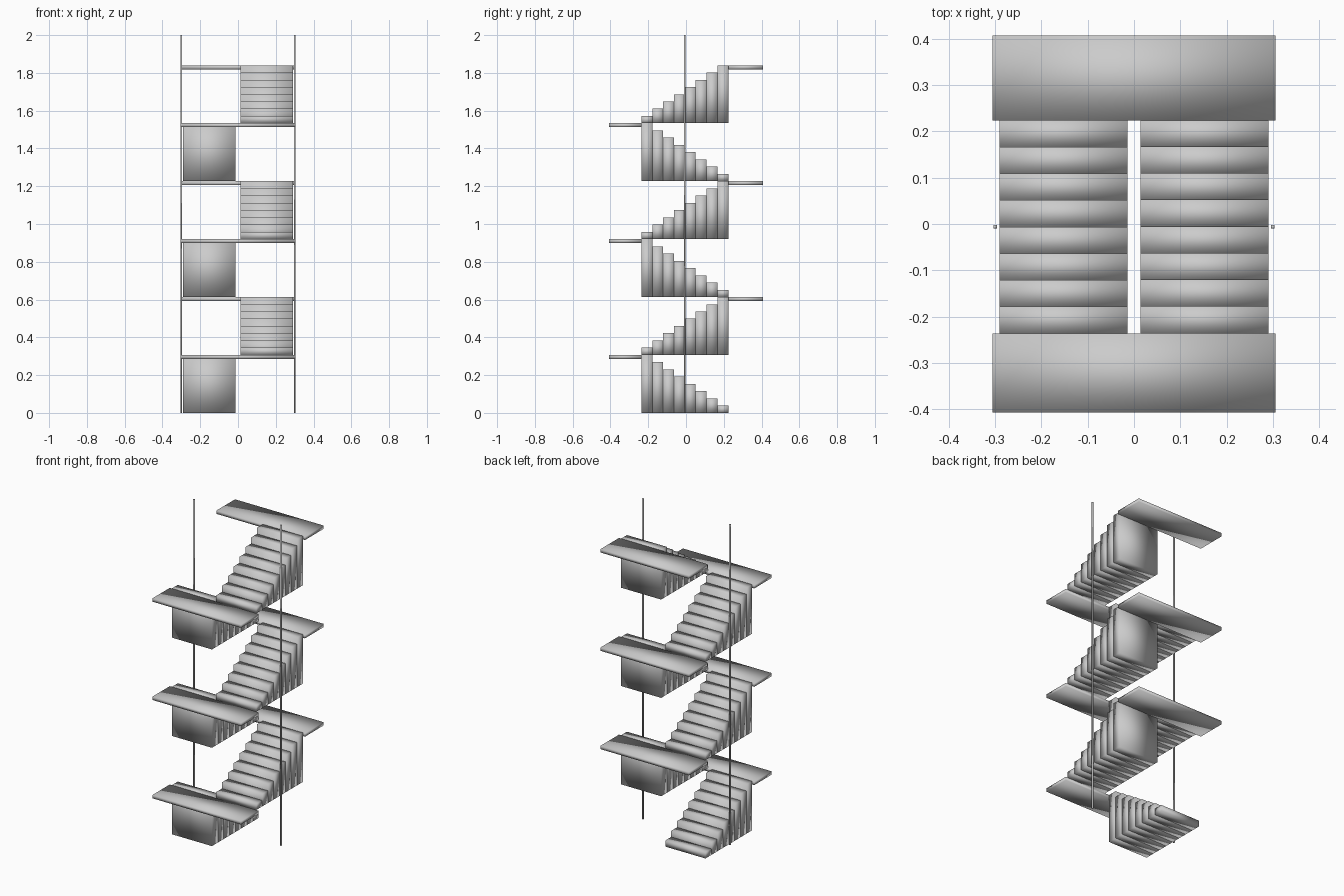
import bpy, bmesh
from mathutils import Matrix, Vector

if "Cube" in bpy.data.objects:
    bpy.data.objects.remove(bpy.data.objects["Cube"])

FLIGHTS, STEPS = 6, 8
RISE = 0.3067            # height of one flight
Y_BACK, Y_FRONT = 0.224, -0.236
X_IN, X_OUT = 0.0145, 0.291


def add_box(bm, lo, hi):
    lo, hi = Vector(lo), Vector(hi)
    m = Matrix.Translation((lo + hi) / 2) @ Matrix.Diagonal((*(hi - lo), 1))
    bmesh.ops.create_cube(bm, size=1, matrix=m)


def make_object(name, boxes, smooth=True):
    bm = bmesh.new()
    for lo, hi in boxes:
        add_box(bm, lo, hi)
    for f in bm.faces:
        f.smooth = smooth
    mesh = bpy.data.meshes.new(name)
    bm.to_mesh(mesh)
    bm.free()
    bpy.context.collection.objects.link(bpy.data.objects.new(name, mesh))


tread = (Y_BACK - Y_FRONT) / STEPS
for k in range(FLIGHTS):
    base = k * RISE
    forward = k % 2 == 0     # even flights climb to the front on the left
    x0, x1 = (-X_OUT, -X_IN) if forward else (X_IN, X_OUT)

    # flight of solid steps, each a full-height block
    boxes = []
    for i in range(STEPS):
        y0 = Y_BACK - (i + 1) * tread if forward else Y_FRONT + i * tread
        boxes.append(((x0, y0, base),
                      (x1, y0 + tread, base + (i + 1) * RISE / STEPS)))
    make_object(f"stair_flight_{k + 1}", boxes)

    # landing at the top of the flight
    top = base + RISE
    ya, yb = (-0.407, Y_FRONT) if forward else (Y_BACK, 0.407)
    make_object(f"landing_{k + 1}",
                [((-0.3055, ya, top - 0.021), (0.3055, yb, top))])

# thin square posts on both sides
for name, x in (("left_post", -0.3), ("right_post", 0.3)):
    make_object(name, [((x - 0.004, -0.010, 0), (x + 0.004, -0.002, 2))])
